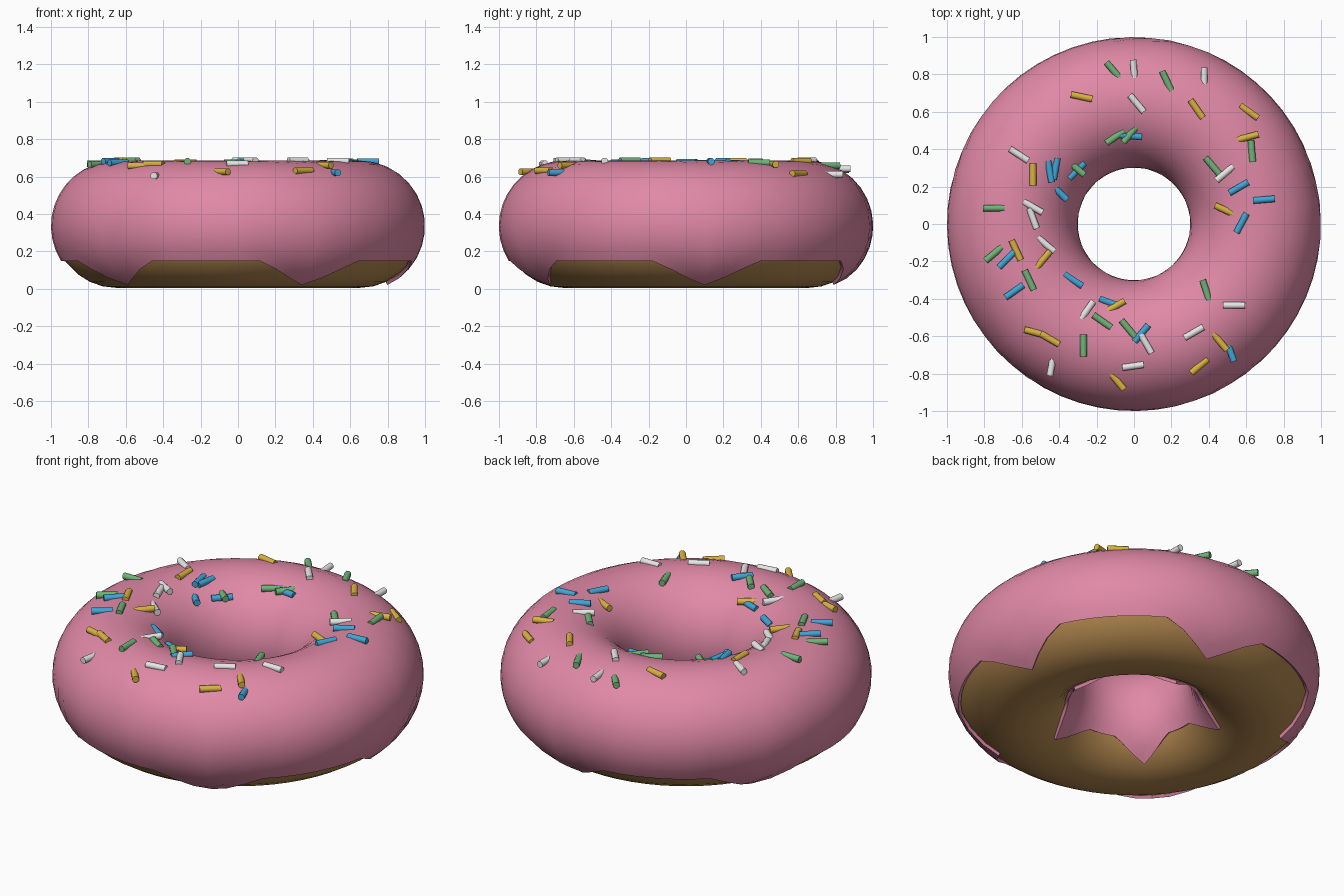
import bpy, bmesh, math

if "Cube" in bpy.data.objects:
    bpy.data.objects.remove(bpy.data.objects["Cube"])

R, R_ICING, R_ICING_IN, R_DOUGH, ZC = 0.65, 0.35, 0.332, 0.33, 0.335


def material(name, rgb):
    m = bpy.data.materials.new(name)
    m.diffuse_color = (*rgb, 1)
    m.use_nodes = True
    m.node_tree.nodes["Principled BSDF"].inputs["Base Color"].default_value = m.diffuse_color
    return m


def add_object(name, bm, mat, angle=50):
    bmesh.ops.recalc_face_normals(bm, faces=bm.faces)
    mesh = bpy.data.meshes.new(name)
    bm.to_mesh(mesh)
    bm.free()
    mesh.materials.append(mat)
    ob = bpy.data.objects.new(name, mesh)
    bpy.context.collection.objects.link(ob)
    bpy.ops.object.select_all(action='DESELECT')
    bpy.context.view_layer.objects.active = ob
    ob.select_set(True)
    bpy.ops.object.shade_smooth_by_angle(angle=math.radians(angle))
    return ob


def ring_surface(sections):
    """Join closed cross-sections of (azimuth, tube angle, tube radius) around the ring."""
    bm = bmesh.new()
    rings = []
    for section in sections:
        ring = []
        for az, phi, r in section:
            d = R + r * math.cos(phi)
            ring.append(bm.verts.new((d * math.cos(az), d * math.sin(az), ZC + r * math.sin(phi))))
        rings.append(ring)
    n, k = len(rings), len(rings[0])
    for i in range(n):
        a, b = rings[i], rings[(i + 1) % n]
        for j in range(k):
            bm.faces.new((a[j], b[j], b[(j + 1) % k], a[(j + 1) % k]))
    return bm


# Dough ring
dough_mat = material("golden dough", (0.46, 0.25, 0.08))
SEG, TUBE = 60, 28
FIRST = math.radians(7)
azimuths = [FIRST + math.tau * i / SEG for i in range(SEG)]
add_object("dough", ring_surface(
    [[(az, math.tau * j / TUBE, R_DOUGH) for j in range(TUBE)] for az in azimuths]), dough_mat)


# Icing shell with five drips on the outside and in the hole
def drip(az, half_width, power):
    d = math.degrees(az - FIRST) % 72
    t = max(0.0, 1 - min(d, 72 - d) / half_width)
    return t ** power


def icing_section(az):
    outer = math.radians(-32 - 32 * drip(az, 16, 0.9))
    inner = math.radians(180 + 33 + 25 * drip(az, 24, 1.3))
    phis = [outer + (inner - outer) * j / 24 for j in range(25)]
    return [(az, p, R_ICING) for p in phis] + [(az, p, R_ICING_IN) for p in reversed(phis)]


icing_mat = material("pink icing", (0.75, 0.25, 0.38))
add_object("icing", ring_surface([icing_section(az) for az in azimuths]), icing_mat)


# Sprinkles: level rods half sunk in the icing, given as x, y, heading in degrees
def sprinkles(colour, rgb, spots):
    bm = bmesh.new()
    for x, y, heading in spots:
        z = ZC + math.sqrt(R_ICING ** 2 - (math.hypot(x, y) - R) ** 2)
        h = math.radians(heading)
        rings = []
        for end in (-0.058, 0.058):
            ring = []
            for k in range(8):
                a = math.tau * (k + 0.5) / 8
                side, up = 0.019 * math.cos(a), 0.019 * math.sin(a)
                ring.append(bm.verts.new((x + end * math.cos(h) - side * math.sin(h),
                                          y + end * math.sin(h) + side * math.cos(h), z + up)))
            rings.append(ring)
        for k in range(8):
            m = (k + 1) % 8
            bm.faces.new((rings[0][k], rings[0][m], rings[1][m], rings[1][k]))
        bm.faces.new(rings[0])
        bm.faces.new(rings[1])
    add_object(colour + "_sprinkles", bm, material(colour + " sprinkle", rgb))


sprinkles("green", (0.16, 0.46, 0.19), [
    (-.11, .82, -50), (.175, .765, -65), (-.1, .465, 35), (-.02, .48, 50), (-.31, .3, -40),
    (-.75, .085, 0), (.63, .39, 95), (.42, .31, -50), (-.75, -.16, 40), (-.56, -.3, -65),
    (-.27, -.65, 90), (-.17, -.52, -35), (-.03, -.56, -50), (.385, -.355, -72)])
sprinkles("white", (0.82, 0.82, 0.82), [
    (0, .82, 95), (.375, .78, 90), (.015, .645, -50), (-.615, .37, -33), (-.54, .09, -30),
    (-.54, .03, -70), (.485, .27, 40), (-.47, -.11, -40), (-.25, -.46, 55), (.535, -.435, 0),
    (.32, -.58, 30), (.065, -.64, -60), (-.005, -.76, 8), (-.44, -.755, 80)])
sprinkles("yellow", (0.70, 0.45, 0.05), [
    (-.28, .68, -12), (.335, .615, -55), (.615, .6, -35), (.61, .465, 15), (-.54, .265, 90),
    (.485, .075, -25), (-.63, -.14, -65), (-.485, -.19, 50), (-.53, -.58, -15), (-.45, -.615, -30),
    (-.1, -.44, 30), (.35, -.76, 40), (.46, -.63, -50), (-.09, -.84, -50)])
sprinkles("blue", (0.05, 0.38, 0.68), [
    (-.015, .47, -5), (-.45, .28, -80), (-.42, .295, 80), (-.4, .17, -45), (-.305, .285, 45),
    (.56, .195, 30), (.695, .13, 5), (.575, .005, 62), (-.68, -.19, 45), (-.64, -.36, 35),
    (-.325, -.3, -33), (-.13, -.42, -20), (.04, -.585, 50), (.515, -.68, -70)])
